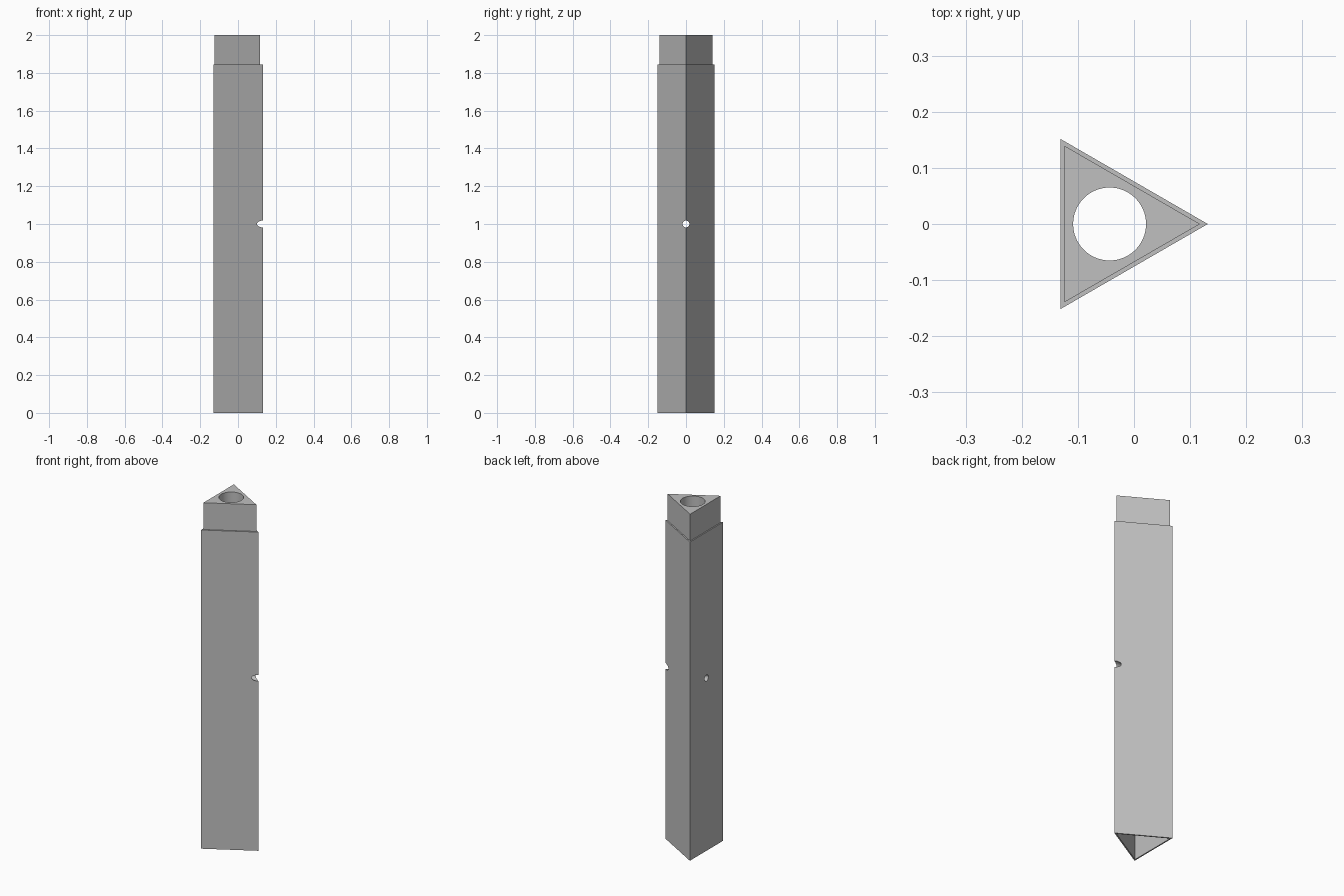
import bpy, bmesh, math

cube = bpy.data.objects.get("Cube")
if cube:
    bpy.data.objects.remove(cube, do_unlink=True)

SIDE_IN = 0.0875            # distance from triangle centre to each side
CENTRE_X = -0.131 + SIDE_IN
STEP = 0.007                # inset of the plug and of the socket wall
PLUG = 0.155                # plug height and socket depth
TOP = 2.0

grey = bpy.data.materials.new("plain grey")
grey.use_nodes = True
colour = (0.53, 0.53, 0.53, 1)
grey.diffuse_color = colour
grey.node_tree.nodes["Principled BSDF"].inputs["Base Color"].default_value = colour


def triangle_ring(bm, inset, z):
    """Equilateral triangle pointing to +x, moved in from the outer sides."""
    r = 2 * (SIDE_IN - inset)
    return [bm.verts.new((CENTRE_X + r * math.cos(a), r * math.sin(a), z))
            for a in (math.tau * i / 3 for i in range(3))]


def cut_hole(target, radius, depth, location, rotation=(0, 0, 0)):
    """Drill a round hole and remove the drill afterwards."""
    bpy.ops.mesh.primitive_cylinder_add(vertices=64, radius=radius, depth=depth,
                                        location=location, rotation=rotation)
    drill = bpy.context.object
    drill.name = "hole_cutter"
    drill.hide_render = True
    drill.data.materials.append(grey)
    mod = target.modifiers.new("hole", 'BOOLEAN')
    mod.operation, mod.solver, mod.object = 'DIFFERENCE', 'EXACT', drill
    bpy.ops.object.select_all(action='DESELECT')
    target.select_set(True)
    bpy.context.view_layer.objects.active = target
    bpy.ops.object.modifier_apply(modifier=mod.name)
    bpy.data.objects.remove(drill, do_unlink=True)


# Triangular post: socket roof, socket wall, rim, outer wall, ledge, plug
bm = bmesh.new()
levels = [(STEP, PLUG), (STEP, 0), (0, 0), (0, TOP - PLUG),
          (STEP, TOP - PLUG), (STEP, TOP)]
rings = [triangle_ring(bm, inset, z) for inset, z in levels]
for low, high in zip(rings, rings[1:]):
    for i in range(3):
        j = (i + 1) % 3
        bm.faces.new((low[i], low[j], high[j], high[i]))
bm.faces.new(rings[0])
bm.faces.new(rings[-1])
bmesh.ops.recalc_face_normals(bm, faces=bm.faces)
mesh = bpy.data.meshes.new("triangular_post")
bm.to_mesh(mesh)
bm.free()
post = bpy.data.objects.new("triangular_post", mesh)
bpy.context.collection.objects.link(post)
mesh.materials.append(grey)

# Long bore from top to socket, and a small cross hole at mid height
cut_hole(post, 0.065, 2.4, (CENTRE_X, 0, 1))
cut_hole(post, 0.018, 0.6, (0, 0, 1), (0, math.pi / 2, 0))

bpy.ops.object.shade_smooth_by_angle(angle=math.radians(30))
